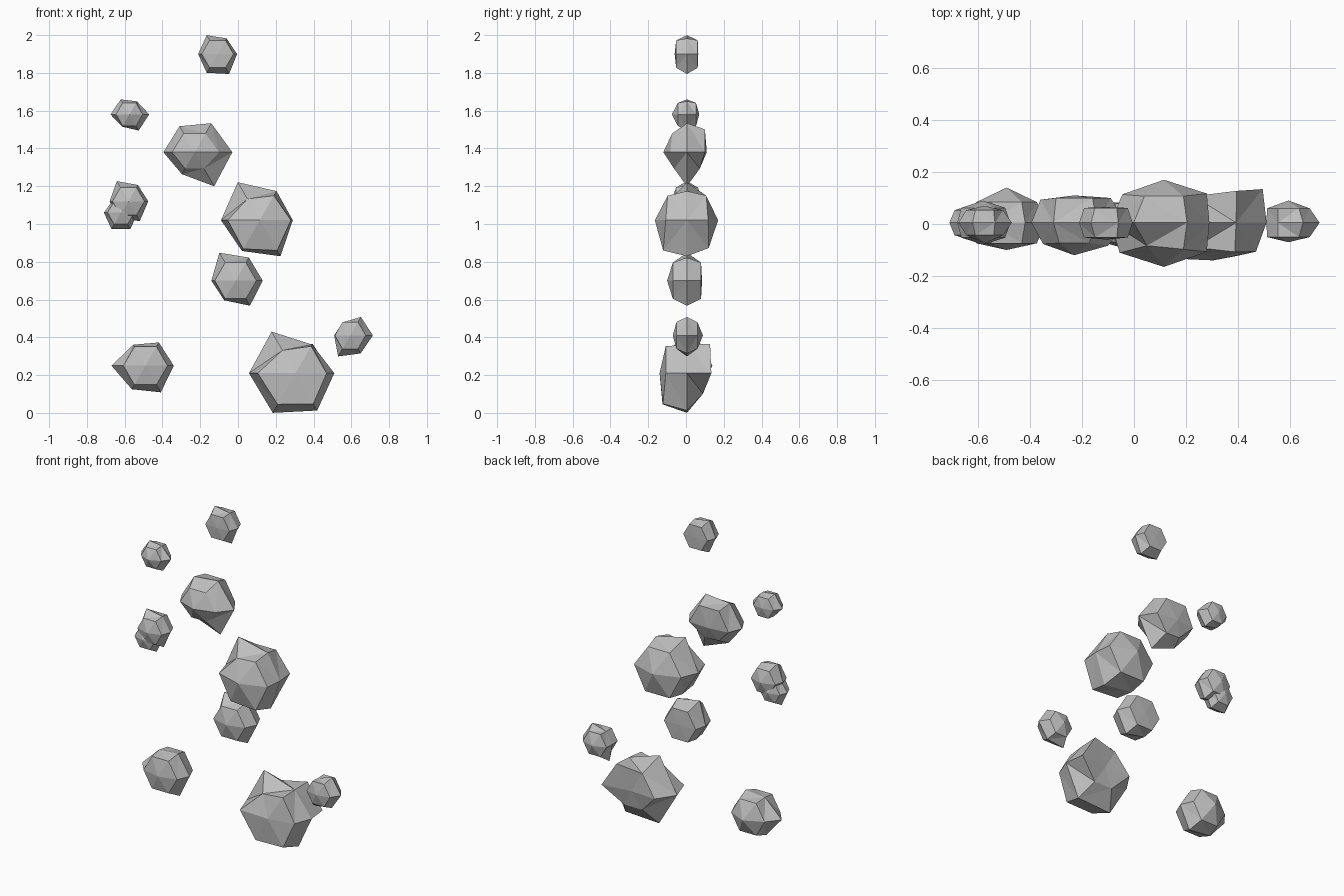
import bpy, bmesh, math

if "Cube" in bpy.data.objects:
    bpy.data.objects.remove(bpy.data.objects["Cube"])

# one flat stone colour
stone = bpy.data.materials.new("stone grey")
stone.diffuse_color = (0.52, 0.52, 0.52, 1)
stone.use_nodes = True
stone.node_tree.nodes["Principled BSDF"].inputs["Base Color"].default_value = stone.diffuse_color


def rock(name, cx, cz, radii, front, back, front_ring=None, back_ring=None):
    """Six-sided faceted boulder whose axis runs front to back.
    radii: outline radius every 60 degrees, front/back: depth of the poles,
    front_ring/back_ring: radii of the rings between outline and poles."""
    bm = bmesh.new()
    even = [0.77 * sum(radii) / 6] * 6

    def ring(values, slope):
        return [bm.verts.new((cx + r * math.cos(i * math.pi / 3), 0.005 + slope * r,
                              cz + r * math.sin(i * math.pi / 3)))
                for i, r in enumerate(values)]

    rings = [ring(front_ring or even, -0.68), ring(radii, 0), ring(back_ring or even, 0.68)]
    tip_f = bm.verts.new((cx, -front, cz))
    tip_b = bm.verts.new((cx, back, cz))
    for i in range(6):
        j = (i + 1) % 6
        bm.faces.new((tip_f, rings[0][i], rings[0][j]))
        bm.faces.new((tip_b, rings[2][j], rings[2][i]))
        for a, b in zip(rings, rings[1:]):
            bm.faces.new((a[i], b[i], b[j], a[j]))
    bmesh.ops.recalc_face_normals(bm, faces=bm.faces)
    bmesh.ops.triangulate(bm, faces=[f for f in bm.faces if len(f.verts) == 4])
    mesh = bpy.data.meshes.new(name)
    bm.to_mesh(mesh)
    bm.free()
    mesh.materials.append(stone)
    bpy.context.collection.objects.link(bpy.data.objects.new(name, mesh))


# large boulders up the middle
rock("boulder_base", 0.305, 0.21, (.205, .175, .254, .247, .242, .228), .14, .11,
     (.164, .165, .14, .20, .19, .187), (.19, .18, .15, .17, .125, .125))
rock("boulder_lower", -0.013, 0.70, (.144, .141, .171, .128, .12, .153), .10, .085)
rock("boulder_middle", 0.115, 1.02, (.175, .178, .232, .205, .188, .22), .165, .17,
     (.165, .15, .13, .17, .175, .185), (.165, .15, .15, .16, .17, .17))
rock("boulder_upper", -0.23, 1.38, (.20, .177, .159, .165, .134, .208), .12, .11,
     (.13, .115, .115, .12, .10, .10), (.14, .14, .14, .13, .095, .10))
# smaller rocks around them
rock("rock_low_left", -0.49, 0.25, (.15, .142, .128, .18, .144, .163), .10, .14)
rock("rock_low_right", 0.594, 0.41, (.12, .113, .08, .085, .128, .11), .07, .09)
rock("rock_pair_top", -0.58, 1.12, (.105, .10, .123, .10, .11, .12), .08, .09)
rock("rock_pair_bottom", -0.62, 1.06, (.09, .09, .08, .09, .10, .10), .065, .075)
rock("rock_high_left", -0.575, 1.58, (.105, .08, .092, .10, .075, .098), .075, .07)
rock("rock_top", -0.108, 1.90, (.103, .095, .115, .103, .115, .122), .06, .065)
